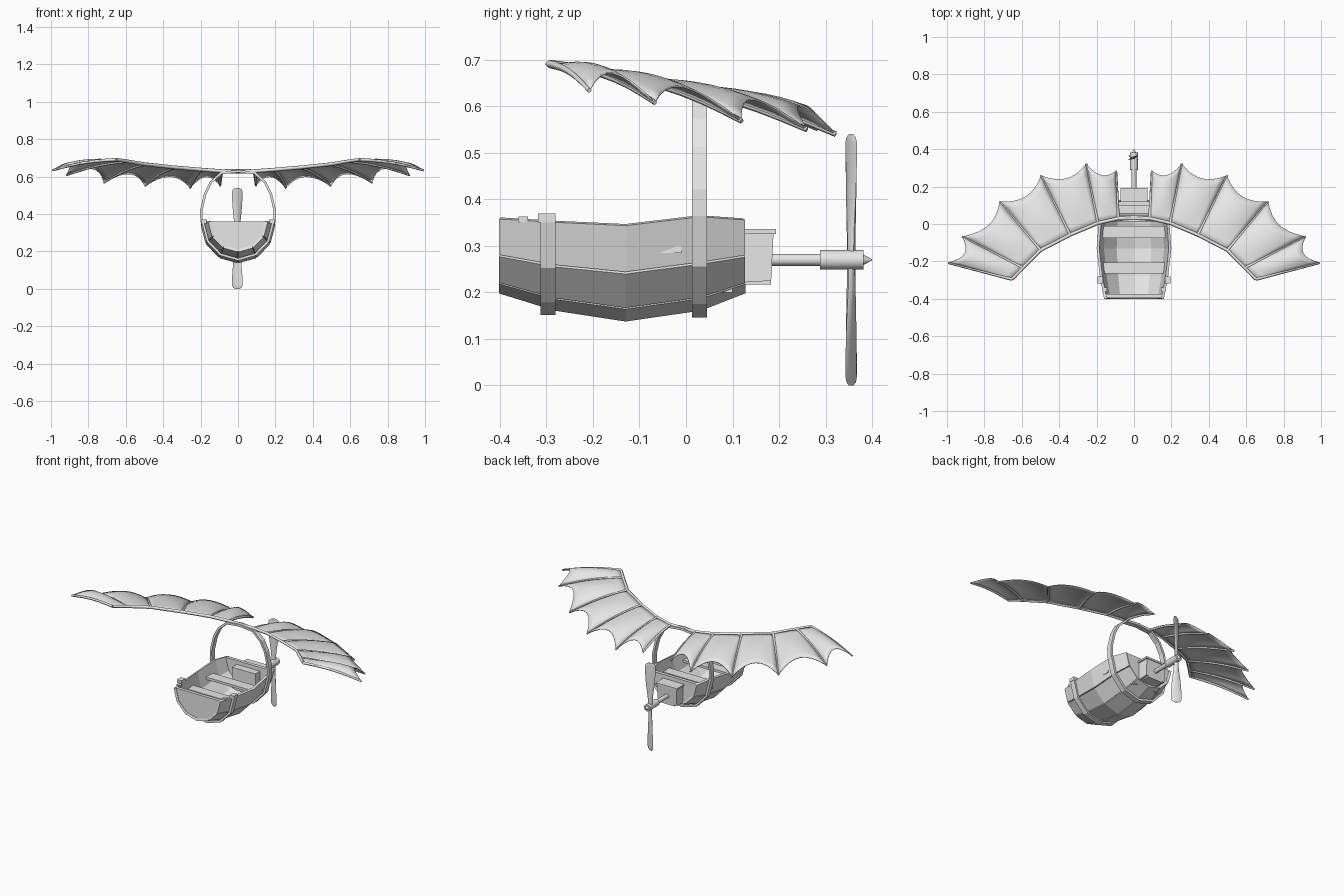
import bpy, bmesh, math
from mathutils import Vector, Matrix

if "Cube" in bpy.data.objects:
    bpy.data.objects.remove(bpy.data.objects["Cube"])

mat = bpy.data.materials.new("light_grey")
mat.diffuse_color = (0.8, 0.8, 0.8, 1)
mat.use_nodes = True
mat.node_tree.nodes["Principled BSDF"].inputs["Base Color"].default_value = mat.diffuse_color


def add(name, data, solid=0, mirror=False):
    ob = bpy.data.objects.new(name, data)
    bpy.context.collection.objects.link(ob)
    data.materials.append(mat)
    if solid:
        m = ob.modifiers.new("thickness", 'SOLIDIFY')
        m.thickness, m.offset, m.use_even_offset = solid, 0, True
    if mirror:
        ob.modifiers.new("mirror", 'MIRROR')
    return ob


def mesh(name, verts, faces, **kw):
    me = bpy.data.meshes.new(name)
    me.from_pydata(verts, [], faces)
    bm = bmesh.new()
    bm.from_mesh(me)
    bmesh.ops.recalc_face_normals(bm, faces=bm.faces)
    bm.to_mesh(me)
    bm.free()
    return add(name, me, **kw)


def grid(name, rows, **kw):
    n = len(rows[0])
    faces = [(i * n + j, i * n + j + 1, (i + 1) * n + j + 1, (i + 1) * n + j)
             for i in range(len(rows) - 1) for j in range(n - 1)]
    return mesh(name, [p for r in rows for p in r], faces, **kw)


def box(name, x, y, z, **kw):
    v = [(a, b, c) for a in x for b in y for c in z]
    f = [(0, 1, 3, 2), (4, 6, 7, 5), (0, 4, 5, 1), (2, 3, 7, 6), (0, 2, 6, 4), (1, 5, 7, 3)]
    return mesh(name, v, f, **kw)


def rod(name, y0, y1, r0, r1, z=0.27, sides=12):
    bm = bmesh.new()
    bmesh.ops.create_cone(bm, cap_ends=True, segments=sides, radius1=r0, radius2=r1, depth=y1 - y0,
                          matrix=Matrix.Translation((0, (y0 + y1) / 2, z)) @ Matrix.Rotation(-math.pi / 2, 4, 'X'))
    me = bpy.data.meshes.new(name)
    bm.to_mesh(me)
    bm.free()
    ob = add(name, me)
    smooth(ob)


def smooth(ob, angle=40):
    bpy.ops.object.select_all(action='DESELECT')
    ob.select_set(True)
    bpy.context.view_layer.objects.active = ob
    bpy.ops.object.shade_smooth_by_angle(angle=math.radians(angle))


def beam(name, pts, r0, r1):
    cu = bpy.data.curves.new(name, 'CURVE')
    cu.dimensions, cu.bevel_depth, cu.bevel_resolution, cu.use_fill_caps = '3D', 1, 0, True
    s = cu.splines.new('POLY')
    s.points.add(len(pts) - 1)
    for i, p in enumerate(pts):
        s.points[i].co = (*p, 1)
        s.points[i].radius = r0 + (r1 - r0) * i / (len(pts) - 1)
    return add(name, cu, mirror=True)


# Hull stations: y, half width, rim height, keel height
STATIONS = [(-0.40, 0.16, 0.36, 0.197), (-0.28, 0.183, 0.353, 0.16), (-0.13, 0.2, 0.346, 0.137),
            (0.03, 0.188, 0.365, 0.16), (0.125, 0.162, 0.358, 0.197)]


def station(y):
    for a, b in zip(STATIONS, STATIONS[1:]):
        if y <= b[0]:
            t = (y - a[0]) / (b[0] - a[0])
            return [p + (q - p) * t for p, q in zip(a, b)][1:]
    return STATIONS[-1][1:]


def section(y, grow=0.0):
    w, top, low = station(y)
    return [Vector((-(w + grow) * math.cos(math.pi * k / 6), y,
                    top - (top - low + grow) * math.sin(math.pi * k / 6))) for k in range(7)]


# Half barrel made of six staves
for k in range(6):
    rows = []
    for s in STATIONS:
        a, b = section(s[0], -0.007)[k:k + 2]
        rows.append([a.lerp(b, 0.008), a.lerp(b, 0.992)])
    grid(f"hull_stave_{k + 1}", rows, solid=0.014)

# End walls, set slightly inside the staves
for name, y in (("front_wall", -0.385), ("back_wall", 0.11)):
    mesh(name, section(y, -0.012), [tuple(range(7))], solid=0.02)

# Hoops: the front one ends at the rim, the rear one rises into an arch
for name, y0, y1, arch in (("front_hoop", -0.313, -0.281, []),
                           ("rear_hoop_arch", 0.013, 0.045,
                            [(0.196, 0.42), (0.175, 0.51), (0.145, 0.57), (0.09, 0.62), (0, 0.629)])):
    pts = [(p.x, p.z) for p in section((y0 + y1) / 2, 0.007)]
    pts = [(pts[0][0], 0.368)] + pts + [(pts[-1][0], 0.368)] + arch
    pts += [(-x, z) for x, z in reversed(arch[:-1])]
    if arch:
        pts.append(pts[0])
    grid(name, [[(x, y0, z), (x, y1, z)] for x, z in pts], solid=0.013)

# Rim clasps and benches
box("hoop_clasp", (0.165, 0.195), (-0.318, -0.28), (0.35, 0.37), mirror=True)
box("rim_clasp", (0.145, 0.17), (-0.36, -0.34), (0.35, 0.363), mirror=True)
for name, y0, y1, w in (("front_bench", -0.265, -0.205, 0.168), ("rear_bench", -0.075, -0.01, 0.177)):
    box(name, (-w, w), (y0, y1), (0.285, 0.3))

# Engine box with lid, and the housing inside the hull
mesh("engine_box", [(x, y, z) for x in (-0.065, 0.065)
                    for y, z in ((0.10, 0.22), (0.183, 0.225), (0.188, 0.325), (0.10, 0.325))],
     [(0, 1, 2, 3), (4, 7, 6, 5), (0, 4, 5, 1), (1, 5, 6, 2), (2, 6, 7, 3), (3, 7, 4, 0)])
box("engine_lid", (-0.072, 0.072), (0.10, 0.193), (0.325, 0.336))
box("engine_foot", (-0.05, 0.05), (0.12, 0.183), (0.217, 0.226))
box("engine_housing", (-0.08, 0.08), (0.055, 0.10), (0.2, 0.335))

# Shaft, hub and spinner
rod("shaft", 0.18, 0.30, 0.013, 0.013)
rod("hub", 0.288, 0.382, 0.021, 0.021)
rod("spinner", 0.382, 0.40, 0.011, 0.001)

# Twisted propeller blades
PROFILE = [(0.0, 0.012, 0.009), (0.06, 0.015, 0.008), (0.14, 0.025, 0.006), (0.22, 0.031, 0.004),
           (0.25, 0.031, 0.003), (0.263, 0.025, 0.003), (0.27, 0.012, 0.002)]
for name, side in (("upper_blade", 1), ("lower_blade", -1)):
    verts, faces = [], []
    for r, w, t in PROFILE:
        a = math.radians(24)
        for k in range(8):
            u, v = w * math.cos(k * math.pi / 4), t * math.sin(k * math.pi / 4)
            verts.append((side * (u * math.cos(a) - v * math.sin(a)) - 0.004,
                          0.355 + u * math.sin(a) + v * math.cos(a), 0.27 + side * r))
    for i in range(len(PROFILE) - 1):
        faces += [(i * 8 + k, i * 8 + (k + 1) % 8, i * 8 + 8 + (k + 1) % 8, i * 8 + 8 + k) for k in range(8)]
    faces += [tuple(range(8)), tuple(range(len(verts) - 8, len(verts)))]
    smooth(mesh(name, verts, faces), 50)

# Wing ribs: base on the leading spar, tip on the trailing edge
RIBS = [((0.085, 0.03, 0.629), (0.096, 0.284, 0.552)), ((0.193, 0.005, 0.637), (0.256, 0.322, 0.54)),
        ((0.342, -0.058, 0.65), (0.497, 0.26, 0.55)), ((0.50, -0.14, 0.667), (0.717, 0.12, 0.568)),
        ((0.594, -0.235, 0.683), (0.918, -0.067, 0.608)), ((0.652, -0.295, 0.691), (0.993, -0.208, 0.634))]
RIBS = [(Vector(a), Vector(b)) for a, b in RIBS]


def along(rib, t):
    p = rib[0].lerp(rib[1], t)
    p.z += 0.012 * math.sin(math.pi * t)
    return p


for i, rib in enumerate(RIBS):
    beam(f"wing_rib_{i + 1}", [along(rib, t / 6) for t in range(7)], 0.009, 0.006)
beam("wing_spar", [Vector((0, 0.03, 0.629))] + [r[0] for r in RIBS], 0.011, 0.009)

# Billowing membranes with scalloped trailing edges
for i, (ra, rb) in enumerate(zip(RIBS, RIBS[1:])):
    rows = []
    for j in range(9):
        s = j / 8
        arc = 4 * s * (1 - s)
        row = []
        for k in range(9):
            t = k / 8 * (1 - 0.15 * arc)
            p = along(ra, t).lerp(along(rb, t), s)
            p.z += 0.036 * arc * math.sin(math.pi / 2 * t)
            row.append(p)
        rows.append(row)
    smooth(grid(f"wing_membrane_{i + 1}", rows, solid=0.004, mirror=True), 50)
